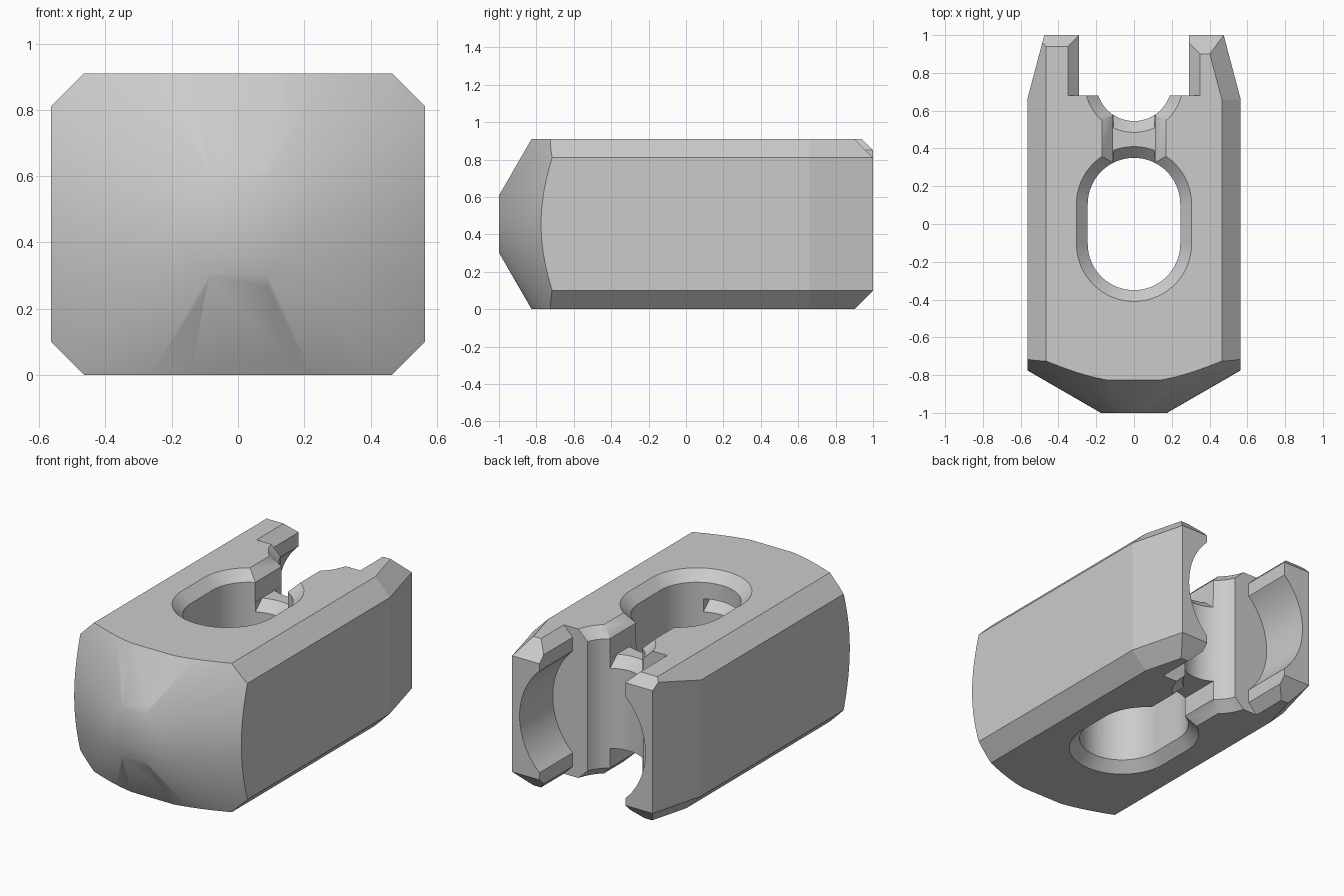
import bpy, bmesh, math
from mathutils import Vector

if "Cube" in bpy.data.objects:
    bpy.data.objects.remove(bpy.data.objects["Cube"])

W, H = 0.565, 0.91      # half width, height
MID = H / 2
BEV = 0.1               # long edge chamfer
LIP = 0.06              # small chamfer on openings
SLOPE = math.sqrt(3)    # nose slope


def new_object(name, bm):
    bmesh.ops.recalc_face_normals(bm, faces=bm.faces[:])
    mesh = bpy.data.meshes.new(name)
    bm.to_mesh(mesh)
    bm.free()
    obj = bpy.data.objects.new(name, mesh)
    bpy.context.collection.objects.link(obj)
    return obj


def loft(rings):
    """Closed solid through rings with equal point counts."""
    bm = bmesh.new()
    loops = [[bm.verts.new(p) for p in ring] for ring in rings]
    n = len(loops[0])
    for a, b in zip(loops, loops[1:]):
        for i in range(n):
            j = (i + 1) % n
            bm.faces.new((a[i], a[j], b[j], b[i]))
    bm.faces.new(loops[0])
    bm.faces.new(loops[-1])
    return bm


def slice_off(bm, point, normal):
    """Remove everything beyond a plane and close the cut."""
    geom = bm.verts[:] + bm.edges[:] + bm.faces[:]
    bmesh.ops.bisect_plane(bm, geom=geom, dist=1e-6, plane_co=point,
                           plane_no=Vector(normal).normalized(), clear_outer=True)
    bmesh.ops.holes_fill(bm, edges=[e for e in bm.edges if e.is_boundary], sides=0)


def stadium(r, half, z, cy=0.0, n=64):
    """Horizontal round-ended outline; half is half the straight length."""
    ring = []
    for end in (1, -1):
        for i in range(n // 2 + 1):
            a = math.pi * i / (n // 2)
            ring.append((end * r * math.cos(a), cy + end * (half + r * math.sin(a)), z))
    return ring


def circle(r, z, cy, n=64):
    return [(r * math.cos(2 * math.pi * i / n), cy + r * math.sin(2 * math.pi * i / n), z)
            for i in range(n)]


def prism_y(profile, y0, y1):
    return loft([[(x, y, z) for x, z in profile] for y in (y0, y1)])


def flip(bm):
    for v in bm.verts:
        v.co.z = H - v.co.z
    return bm


def apply_boolean(obj, bm, operation="DIFFERENCE"):
    tool = new_object("cutter", bm)
    tool.hide_render = True
    mod = obj.modifiers.new("cut", "BOOLEAN")
    mod.object, mod.operation, mod.solver = tool, operation, "EXACT"
    graph = bpy.context.evaluated_depsgraph_get()
    mesh = bpy.data.meshes.new_from_object(obj.evaluated_get(graph))
    obj.modifiers.clear()
    obj.data = mesh
    bpy.data.objects.remove(tool)


# Block with chamfered long edges and tapered rear
bm = prism_y([(-W, 0), (W, 0), (W, H), (-W, H)], -1.1, 1)
TAPER_Y, TAPER = 0.66, 0.265
for sx in (1, -1):
    slice_off(bm, (sx * W, TAPER_Y, 0), (sx, TAPER, 0))
    for sz, z in ((1, H), (-1, 0)):
        slice_off(bm, (sx * (W - BEV), 0, z), (sx, 0, sz))
        if (sx, sz) != (-1, 1):
            slice_off(bm, (sx * (W - BEV), TAPER_Y, z), (sx, TAPER, sz))

# Sloped nose flats and rear end chamfers
for sz in (1, -1):
    slice_off(bm, (0, -1, MID + sz * 0.153), (0, -SLOPE, sz))
slice_off(bm, (0, 1 - BEV, 0), (0, 1, -1))
slice_off(bm, (0, 1 - LIP, H), (0, 1, 1))
body = new_object("slotted_block", bm)

# Conical nose
nose = []
for y in (-1, 1.2):
    nose.append([(x, y, MID + z) for x, z, _ in circle(0.175 + SLOPE * (y + 1), 0, 0, 96)])
apply_boolean(body, loft(nose), "INTERSECT")

# Larger end chamfer on the left arm
wedge = [(1 - BEV - 0.05, H + 0.05), (1.1, H - BEV - 0.1), (1.1, H + 0.05)]
apply_boolean(body, loft([[(x, y, z) for y, z in wedge] for x in (0.1, 0.7)]))

# Rear slot with rounded hollow arms and chamfered mouths
SLOT, HOLLOW = 0.29, 0.425
limit = math.acos(SLOT / HOLLOW)
half = [(SLOT + LIP + 0.01, H + 0.01), (SLOT, H - LIP)]
for i in range(25):
    a = limit * (1 - i / 12)
    half.append((HOLLOW * math.cos(a), MID + HOLLOW * math.sin(a)))
half += [(SLOT, LIP), (SLOT + LIP + 0.01, -0.01)]
slot = half + [(-x, z) for x, z in reversed(half)]
apply_boolean(body, prism_y(slot, 0.68, 1.1))

# Through hole and rear round channel, flared at both faces
flare = [(-0.02, 0.08), (LIP, 0), (H - LIP, 0), (H + 0.02, 0.08)]
HOLE, STRAIGHT = 0.245, 0.105
CHANNEL, CHANNEL_Y = 0.2, 0.745
apply_boolean(body, loft([stadium(HOLE + d, STRAIGHT, z) for z, d in flare]))
apply_boolean(body, loft([circle(CHANNEL + d, z, CHANNEL_Y) for z, d in flare]))

# Grooves joining hole and channel, on top and bottom
GROOVE, FLOOR = 0.11, 0.73
side = [(GROOVE, FLOOR), (GROOVE, H - LIP), (GROOVE + 0.07, H + 0.01)]
groove = side + [(-x, z) for x, z in reversed(side)]
for under in (False, True):
    tools = [prism_y(groove, 0.2, 0.66)]
    steps = [(FLOOR - LIP - 0.02, -0.02), (FLOOR + 0.02, LIP + 0.02)]
    # flared ends of the groove floor
    for ring in (lambda z, d: stadium(HOLE + d, STRAIGHT, z),
                 lambda z, d: circle(CHANNEL + d, z, CHANNEL_Y)):
        flared = loft([ring(z, d) for z, d in steps])
        for sx in (1, -1):
            slice_off(flared, (sx * (GROOVE - 0.001), 0, 0), (sx, 0, 0))
        tools.append(flared)
    for tool in tools:
        apply_boolean(body, flip(tool) if under else tool)

# Shading: smooth curves and nose, flat large faces
bpy.ops.object.select_all(action="DESELECT")
body.select_set(True)
bpy.context.view_layer.objects.active = body
bpy.ops.object.shade_smooth_by_angle(angle=math.radians(35))
for face in body.data.polygons:
    if face.area > 0.03 and face.normal.y > -0.5:
        face.use_smooth = False

# Single grey material
grey = bpy.data.materials.new("plain_grey")
grey.use_nodes = True
colour = (0.6, 0.6, 0.6, 1)
grey.diffuse_color = colour
grey.node_tree.nodes["Principled BSDF"].inputs["Base Color"].default_value = colour
body.data.materials.clear()
body.data.materials.append(grey)
